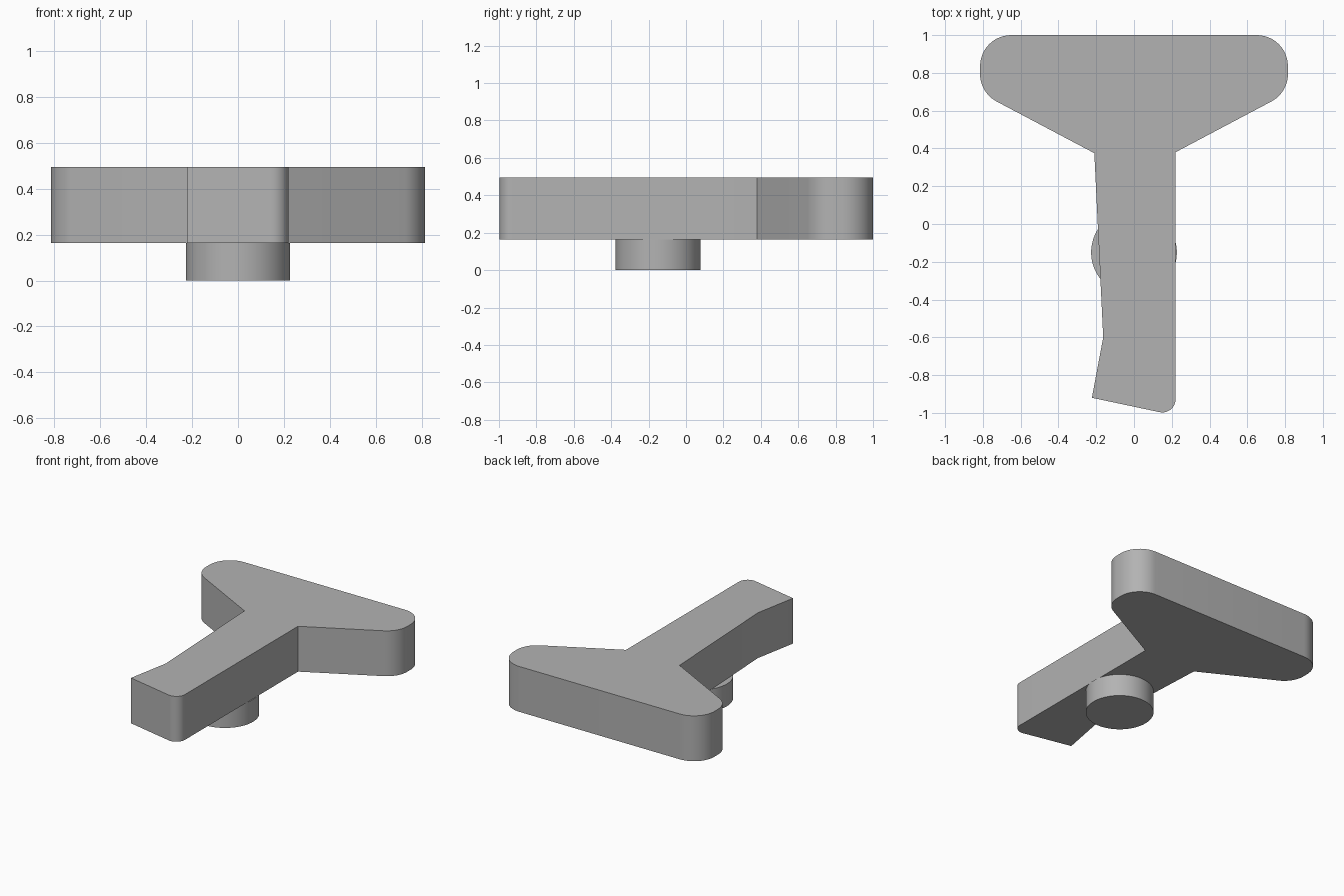
import bpy, bmesh, math
from mathutils import Vector

cube = bpy.data.objects.get("Cube")
if cube:
    bpy.data.objects.remove(cube, do_unlink=True)

grey = bpy.data.materials.new("plain_grey")
grey.use_nodes = True
colour = (0.45, 0.45, 0.45, 1)
grey.diffuse_color = colour
grey.node_tree.nodes["Principled BSDF"].inputs["Base Color"].default_value = colour


def rounded(corners, steps=12):
    """Outline from (x, y, radius) corners, replacing each by a tangent arc."""
    outline = []
    for i, (x, y, radius) in enumerate(corners):
        p = Vector((x, y))
        if radius == 0:
            outline.append(p)
            continue
        a = (Vector(corners[i - 1][:2]) - p).normalized()
        b = (Vector(corners[(i + 1) % len(corners)][:2]) - p).normalized()
        half = a.angle(b) / 2
        centre = p + (a + b).normalized() * radius / math.sin(half)
        start = p + a * radius / math.tan(half) - centre
        end = p + b * radius / math.tan(half) - centre
        sweep = math.pi - 2 * half
        for k in range(steps + 1):
            t = k / steps
            v = start * math.sin((1 - t) * sweep) + end * math.sin(t * sweep)
            outline.append(centre + v / math.sin(sweep))
    return outline


def extrude(name, outline, bottom, top):
    bm = bmesh.new()
    face = bm.faces.new([bm.verts.new((p.x, p.y, bottom)) for p in outline])
    result = bmesh.ops.extrude_face_region(bm, geom=[face])
    moved = [g for g in result["geom"] if isinstance(g, bmesh.types.BMVert)]
    bmesh.ops.translate(bm, verts=moved, vec=(0, 0, top - bottom))
    bmesh.ops.recalc_face_normals(bm, faces=bm.faces)
    mesh = bpy.data.meshes.new(name)
    bm.to_mesh(mesh)
    bm.free()
    return finish(bpy.data.objects.new(name, mesh))


def finish(obj):
    if not obj.users_collection:
        bpy.context.collection.objects.link(obj)
    obj.data.materials.append(grey)
    bpy.ops.object.select_all(action="DESELECT")
    obj.select_set(True)
    bpy.context.view_layer.objects.active = obj
    bpy.ops.object.shade_smooth_by_angle(angle=math.radians(25))
    return obj


# T-shaped body: broad rounded head and a slightly waisted stem
body = [
    (0.815, 1, 0.165), (-0.815, 1, 0.165), (-0.815, 0.695, 0.165),
    (-0.21, 0.375, 0), (-0.163, -0.6, 0), (-0.223, -0.92, 0),
    (0.22, -1.014, 0.07), (0.22, 0.38, 0), (0.815, 0.695, 0.165),
]
extrude("handle_body", rounded(body), 0.163, 0.495)

# Round foot under the stem
bpy.ops.mesh.primitive_cylinder_add(vertices=64, radius=0.227, depth=0.163,
                                    location=(0, -0.15, 0.0815))
foot = bpy.context.object
foot.name = "round_foot"
finish(foot)
